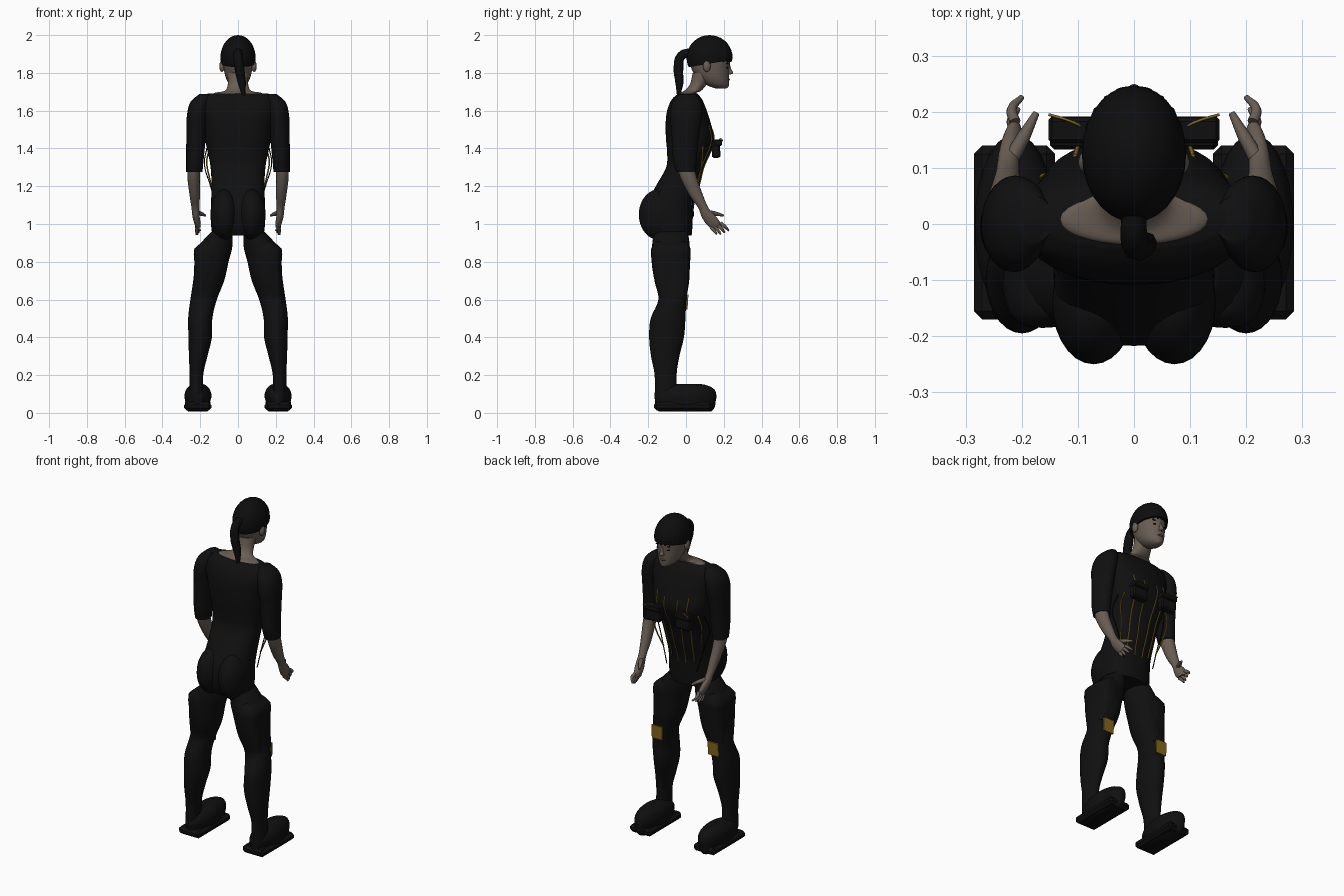
import bpy, bmesh, math
from mathutils import Vector
from mathutils.bvhtree import BVHTree

if "Cube" in bpy.data.objects:
    bpy.data.objects.remove(bpy.data.objects["Cube"])


def material(name, rgb):
    m = bpy.data.materials.new(name)
    m.use_nodes = True
    m.diffuse_color = (*rgb, 1)
    m.node_tree.nodes["Principled BSDF"].inputs["Base Color"].default_value = (*rgb, 1)
    return m


CLOTH = material("black cloth", (0.005, 0.005, 0.005))
HAIR = material("black hair", (0.004, 0.004, 0.004))
SKIN = material("skin", (0.14, 0.11, 0.088))
LIP = material("lips", (0.10, 0.06, 0.05))
GOLD = material("gold trim", (0.24, 0.14, 0.012))
SIDES = (("right", -1), ("left", 1))


def finish(name, bm, mat, angle=50):
    bmesh.ops.recalc_face_normals(bm, faces=bm.faces)
    mesh = bpy.data.meshes.new(name)
    bm.to_mesh(mesh)
    bm.free()
    ob = bpy.data.objects.new(name, mesh)
    bpy.context.collection.objects.link(ob)
    mesh.materials.append(mat)
    bpy.ops.object.select_all(action="DESELECT")
    ob.select_set(True)
    bpy.context.view_layer.objects.active = ob
    bpy.ops.object.shade_smooth_by_angle(angle=math.radians(angle))
    return ob


def spline(a, b, c, d, t):
    return 0.5 * (2 * b + (c - a) * t + (2 * a - 5 * b + 4 * c - d) * t * t
                  + (3 * b - a - 3 * c + d) * t ** 3)


def loft(name, rows, mat, side=1, power=2.0, sides=28, steps=4):
    """Smooth body through level rings, each given as x, y, z, half width, half depth."""
    rings = []
    for i in range(len(rows) - 1):
        quad = [rows[max(0, i - 1)], rows[i], rows[i + 1], rows[min(len(rows) - 1, i + 2)]]
        for k in range(steps):
            rings.append([spline(*vals, k / steps) for vals in zip(*quad)])
    rings.append(rows[-1])
    bm = bmesh.new()
    loops = []
    for x, y, z, rx, ry in rings:
        loop = []
        for j in range(sides):
            a = math.tau * j / sides
            c, s = math.cos(a), math.sin(a)
            px = math.copysign(abs(c) ** (2 / power), c) * rx
            py = math.copysign(abs(s) ** (2 / power), s) * ry
            loop.append(bm.verts.new((side * (x + px), y + py, z)))
        loops.append(loop)
    for lo, hi in zip(loops, loops[1:]):
        for j in range(sides):
            k = (j + 1) % sides
            bm.faces.new((lo[j], lo[k], hi[k], hi[j]))
    bm.faces.new(loops[0])
    bm.faces.new(loops[-1])
    return finish(name, bm, mat)


def ball(name, centre, radii, mat, cut=None):
    bm = bmesh.new()
    bmesh.ops.create_uvsphere(bm, u_segments=28, v_segments=18, radius=1)
    for v in bm.verts:
        v.co = Vector(centre) + Vector(a * b for a, b in zip(v.co, radii))
    if cut:
        geom = bm.verts[:] + bm.edges[:] + bm.faces[:]
        bmesh.ops.bisect_plane(bm, geom=geom, plane_co=cut[0], plane_no=cut[1], clear_inner=True)
        bmesh.ops.holes_fill(bm, edges=[e for e in bm.edges if e.is_boundary])
    return finish(name, bm, mat)


def box(name, centre, size, mat, bevel=0.006, tilt=0.0):
    bm = bmesh.new()
    bmesh.ops.create_cube(bm, size=1)
    for v in bm.verts:
        v.co = Vector(a * b for a, b in zip(v.co, size))
    if bevel:
        bmesh.ops.bevel(bm, geom=bm.edges[:], offset=bevel, segments=1, affect="EDGES")
    ob = finish(name, bm, mat, 30)
    ob.location = centre
    ob.rotation_euler.x = tilt
    return ob


def tube(name, points, radii, mat, side=1):
    cu = bpy.data.curves.new(name, "CURVE")
    cu.dimensions = "3D"
    cu.bevel_depth = 1
    cu.bevel_resolution = 2
    cu.use_fill_caps = True
    cu.resolution_u = 5
    sp = cu.splines.new("BEZIER")
    sp.bezier_points.add(len(points) - 1)
    for bp, p, r in zip(sp.bezier_points, points, radii):
        bp.co = (side * p[0], p[1], p[2])
        bp.radius = r
        bp.handle_left_type = bp.handle_right_type = "AUTO"
    cu.materials.append(mat)
    ob = bpy.data.objects.new(name, cu)
    bpy.context.collection.objects.link(ob)
    return ob


# Shirt and hips
torso = loft("shirt", [
    (0, -.08, .94, .135, .11), (0, -.09, 1.0, .143, .125), (0, -.085, 1.1, .143, .125),
    (0, -.045, 1.2, .14, .115), (0, -.005, 1.3, .145, .1), (0, .015, 1.38, .16, .115),
    (0, .022, 1.45, .175, .128), (0, .012, 1.53, .185, .12), (0, .005, 1.6, .2, .105),
    (0, .005, 1.66, .2, .08), (0, .01, 1.69, .16, .05)], CLOTH, power=2.4, sides=40)
tree = BVHTree.FromPolygons([v.co for v in torso.data.vertices],
                            [p.vertices[:] for p in torso.data.polygons])

# Neck, open neckline, head and face
loft("neck", [(0, .01, 1.672, .145, .05), (0, .01, 1.694, .125, .045), (0, .035, 1.705, .07, .045),
              (0, .065, 1.74, .054, .044), (0, .085, 1.8, .056, .05)], SKIN)
loft("head", [(0, .185, 1.718, .018, .03), (0, .168, 1.735, .043, .058), (0, .145, 1.77, .063, .083),
              (0, .13, 1.82, .075, .1), (0, .125, 1.88, .08, .107), (0, .125, 1.94, .065, .085)], SKIN)
loft("nose", [(0, .222, 1.792, .012, .014), (0, .229, 1.8, .014, .021),
              (0, .226, 1.82, .009, .014), (0, .223, 1.85, .006, .008)], SKIN, sides=12)
ball("lips", (0, .219, 1.765), (.021, .013, .008), LIP)
ball("chin", (0, .205, 1.735), (.024, .022, .018), SKIN)
for label, s in SIDES:
    ball(label + "_eye", (s * .031, .217, 1.828), (.013, .006, .005), HAIR)
    ball(label + "_eyebrow", (s * .032, .219, 1.85), (.019, .006, .003), HAIR)
    ball(label + "_ear", (s * .085, .11, 1.835), (.014, .02, .03), SKIN)

# Hair cap, fringe and ponytail
ball("hair", (0, .125, 1.88), (.093, .122, .12), HAIR, ((0, .0, 1.828), (0, -.17, 1)))
for i in range(9):
    a = math.radians(25 + i * 16.25)
    x, y = math.cos(a) * .084, .125 + math.sin(a) * .112
    tube(f"fringe_{i}", [(x, y, 1.885), (x, y, 1.858)], [.011, .004], HAIR)
tube("ponytail", [(0, .025, 1.91), (0, -.025, 1.89), (.008, -.04, 1.82), (.02, -.035, 1.75),
                  (.03, -.04, 1.675)], [.022, .024, .026, .022, .008], HAIR)

for label, s in SIDES:
    # Seat, sleeves, forearms and hands
    ball(label + "_buttock", (s * .072, -.14, 1.05), (.074, .11, .135), CLOTH)
    loft(label + "_sleeve", [
        (.231, 0, 1.275, .043, .052), (.228, -.006, 1.34, .046, .063), (.224, -.005, 1.42, .05, .068),
        (.22, -.002, 1.5, .053, .076), (.214, .0, 1.58, .056, .086), (.2, .005, 1.645, .052, .075),
        (.175, .008, 1.688, .03, .04)], CLOTH, s)
    loft(label + "_forearm", [
        (.231, -.01, 1.34, .035, .045), (.235, .012, 1.25, .033, .044), (.229, .055, 1.15, .027, .036),
        (.225, .092, 1.085, .021, .027), (.222, .12, 1.04, .019, .038), (.215, .143, 1.005, .017, .04),
        (.211, .155, .982, .012, .03)], SKIN, s, sides=20)
    for i in range(4):
        base = (.212, .182 - .016 * i, 1.005 - .008 * i)
        tip = (.2 + .007 * i, .226 - .021 * i, .965 - .01 * min(i, 2))
        mid = (.218, (base[1] + tip[1]) / 2, (base[2] + tip[2]) / 2 + .003)
        tube(f"{label}_finger_{i}", [base, mid, tip], [.010, .009, .005], SKIN, s)
    tube(label + "_thumb", [(.218, .118, 1.06), (.197, .155, 1.055), (.174, .198, 1.045)],
         [.014, .012, .006], SKIN, s)

    # Legs with thigh guards
    loft(label + "_leg", [
        (.22, -.106, .08, .038, .06), (.22, -.108, .2, .036, .058), (.211, -.11, .3, .049, .075),
        (.2, -.103, .4, .062, .092), (.2, -.095, .5, .064, .092), (.182, -.072, .6, .07, .074),
        (.155, -.075, .7, .082, .092), (.138, -.08, .8, .088, .098), (.12, -.08, .88, .09, .1),
        (.085, -.08, .96, .055, .09)], CLOTH, s)
    loft(label + "_thigh_guard", [
        (.18, -.07, .62, .06, .075), (.168, -.077, .72, .066, .094), (.162, -.08, .8, .069, .102),
        (.16, -.08, .87, .071, .104), (.13, -.08, .91, .045, .08)], CLOTH, s, power=3, steps=2)
    box(label + "_knee_plate", (s * .188, .006, .588), (.07, .009, .08), GOLD, 0, -.06)

    # Shoes
    box(label + "_sole", (s * .213, -.015, .034), (.145, .31, .045), CLOTH, .015)
    loft(label + "_shoe", [
        (.213, -.005, .008, .05, .14), (.213, -.005, .03, .068, .157), (.213, -.003, .06, .066, .16),
        (.212, -.002, .09, .072, .163), (.212, .005, .125, .062, .145), (.212, .015, .148, .04, .09),
        (.212, .015, .153, .02, .05)], CLOTH, s, steps=3)

    # Chest pouches, gold piping and side straps
    box(label + "_pouch", (s * .1, .158, 1.395), (.1, .045, .09), CLOTH, .008, .08)
    box(label + "_pouch_flap", (s * .1, .168, 1.43), (.105, .045, .035), CLOTH, .006, .08)
    tube(label + "_pouch_cord", [(.085, .17, 1.44), (.115, .184, 1.452), (.152, .195, 1.44)],
         [.0025] * 3, GOLD, s)
    for n, (top, low, start) in enumerate(((.045, .025, 1.5), (.105, .075, 1.52))):
        line = []
        for k in range(13):
            t = k / 12
            x, z = s * (top + (low - top) * t), start - .42 * t
            hit = tree.ray_cast(Vector((x, 1, z)), Vector((0, -1, 0)))[0]
            line.append((x, hit.y + .001, z))
        tube(f"{label}_piping_{n}", line, [.0032 + .001 * n] * len(line), GOLD)
    tube(label + "_side_strap", [(.14, .09, 1.42), (.165, .085, 1.34), (.15, .07, 1.24),
                                 (.125, .035, 1.14)], [.004] * 4, GOLD, s)
    tube(label + "_hip_cord", [(.165, .06, 1.4), (.178, .03, 1.32), (.145, .03, 1.2),
                               (.1, .04, 1.04)], [.003] * 4, CLOTH, s)
